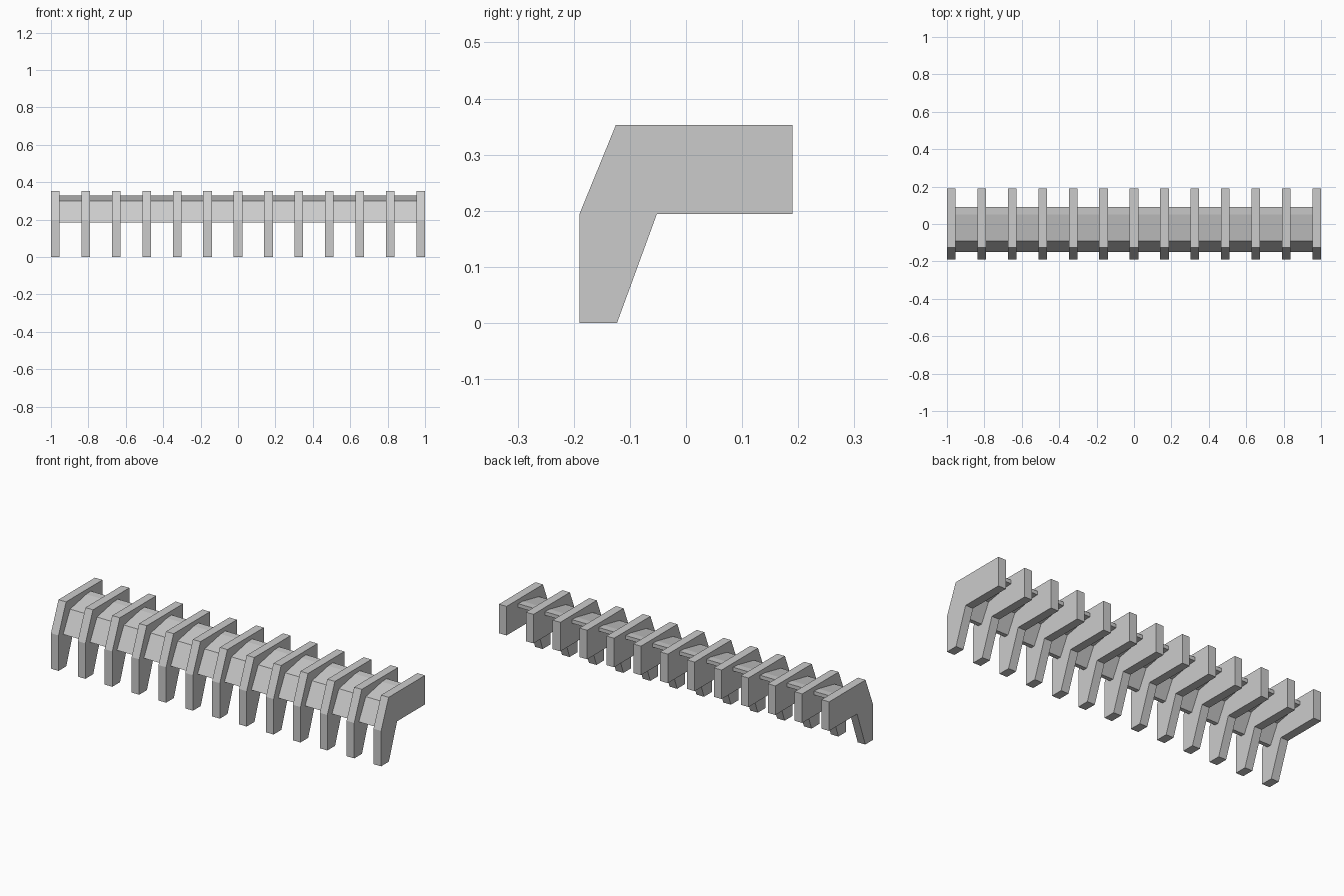
import bpy
import bmesh

if "Cube" in bpy.data.objects:
    bpy.data.objects.remove(bpy.data.objects["Cube"])

RIBS = 13
THICK = 0.046


def extrude_profile(name, points, x0, x1):
    """Extrude a closed (y, z) outline along x."""
    bm = bmesh.new()
    face = bm.faces.new([bm.verts.new((x0, y, z)) for y, z in points])
    ext = bmesh.ops.extrude_face_region(bm, geom=[face])
    moved = [v for v in ext["geom"] if isinstance(v, bmesh.types.BMVert)]
    bmesh.ops.translate(bm, verts=moved, vec=(x1 - x0, 0, 0))
    bmesh.ops.recalc_face_normals(bm, faces=bm.faces)
    mesh = bpy.data.meshes.new(name)
    bm.to_mesh(mesh)
    bm.free()
    obj = bpy.data.objects.new(name, mesh)
    bpy.context.collection.objects.link(obj)
    return obj


# Angled bracket ribs with a tapering leg at the front
rib_outline = [(-0.19, 0), (-0.123, 0), (-0.052, 0.194), (0.19, 0.194),
               (0.19, 0.353), (-0.125, 0.353), (-0.19, 0.194)]
step = (2 - THICK) / (RIBS - 1)
for i in range(RIBS):
    x = -1 + i * step
    extrude_profile(f"rib_{i + 1:02d}", rib_outline, x, x + THICK)

# Thin bent canopy panels filling the bays between the ribs
panel_outline = [(-0.15, 0.185), (-0.09, 0.30), (0.05, 0.328), (0.09, 0.33),
                 (0.09, 0.31), (0.05, 0.308), (-0.077, 0.283), (-0.128, 0.185)]
for i in range(RIBS - 1):
    x = -1 + THICK + i * step
    extrude_profile(f"canopy_panel_{i + 1:02d}", panel_outline, x, x + step - THICK)
